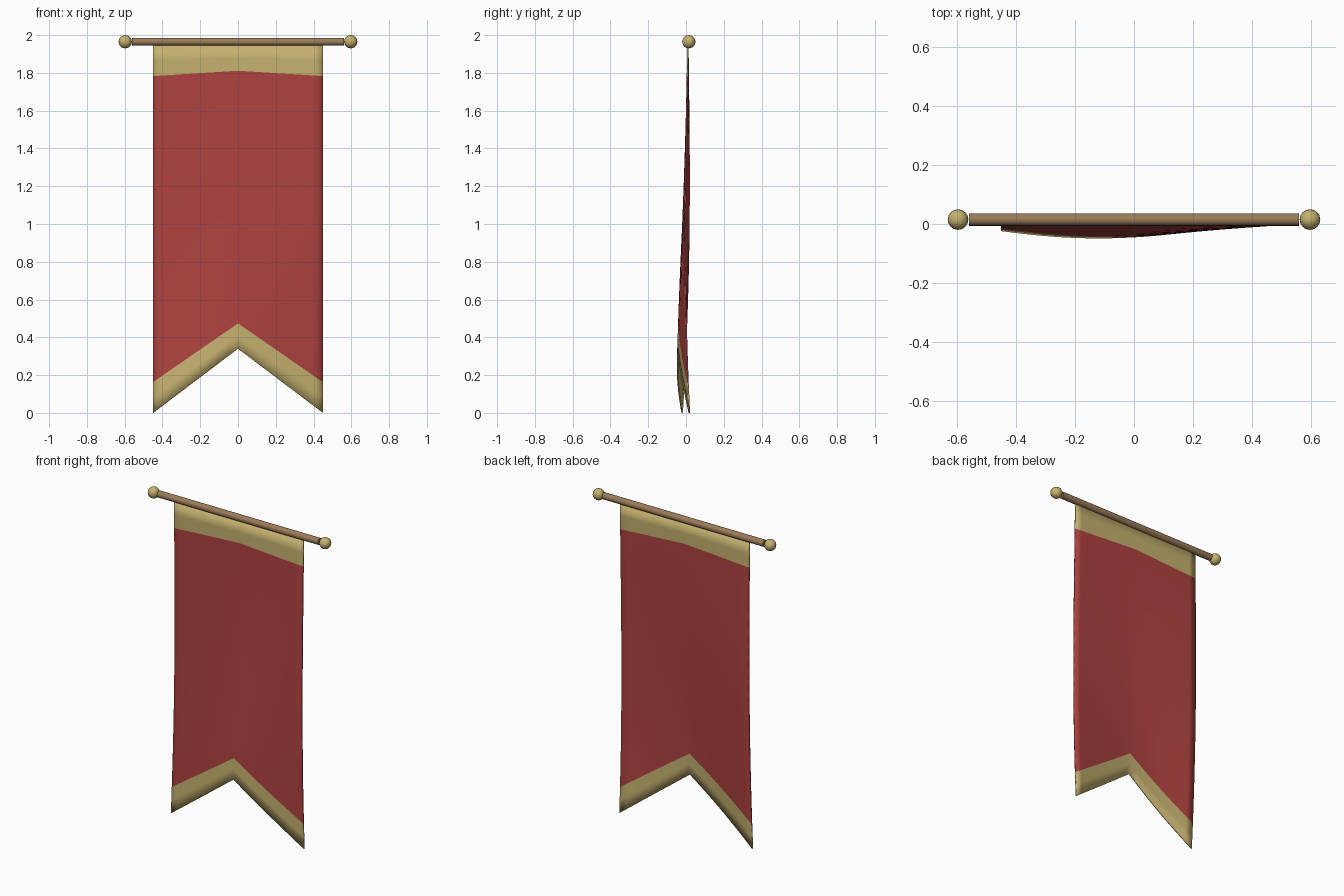
import bpy, bmesh, math

if "Cube" in bpy.data.objects:
    bpy.data.objects.remove(bpy.data.objects["Cube"])

ROD_Y, ROD_Z = 0.015, 1.965
COLS, ROWS = 20, 24


def material(name, rgb):
    m = bpy.data.materials.new(name)
    m.diffuse_color = (*rgb, 1)
    m.use_nodes = True
    m.node_tree.nodes["Principled BSDF"].inputs["Base Color"].default_value = m.diffuse_color
    return m


red = material("red_cloth", (0.42, 0.055, 0.05))
gold = material("gold", (0.56, 0.44, 0.16))
wood = material("wood", (0.33, 0.20, 0.10))


def smooth(obj, angle=40):
    bpy.ops.object.select_all(action='DESELECT')
    obj.select_set(True)
    bpy.context.view_layer.objects.active = obj
    bpy.ops.object.shade_smooth_by_angle(angle=math.radians(angle))


# Cloth: swallow-tailed sheet with a ripple that grows towards the hem
def cloth_point(u, v):
    x = 0.9 * (u - 0.5)
    top = 1.945
    hem = 0.34 * (1 - abs(x) / 0.45)
    z = top + (hem - top) * v
    phase = 3.0 * (x + 0.12) - 1.6 * (1 - v)
    y = 0.01 - 0.055 * v ** 1.3 * math.cos(phase)
    return x, y, z


bm = bmesh.new()
grid = [[bm.verts.new(cloth_point(c / COLS, r / ROWS)) for c in range(COLS + 1)]
        for r in range(ROWS + 1)]
for r in range(ROWS):
    for c in range(COLS):
        f = bm.faces.new((grid[r][c], grid[r + 1][c],
                          grid[r + 1][c + 1], grid[r][c + 1]))
        # gold trim along the top and the hem
        f.material_index = 1 if r < 2 or r >= ROWS - 2 else 0
mesh = bpy.data.meshes.new("banner_cloth")
bm.to_mesh(mesh)
bm.free()
mesh.materials.append(red)
mesh.materials.append(gold)
cloth = bpy.data.objects.new("banner_cloth", mesh)
bpy.context.collection.objects.link(cloth)
smooth(cloth)
solid = cloth.modifiers.new("thickness", 'SOLIDIFY')
solid.thickness = 0.008
solid.offset = 0

# Hanging rod
bpy.ops.mesh.primitive_cylinder_add(vertices=16, radius=0.021, depth=1.12,
                                    location=(0, ROD_Y, ROD_Z),
                                    rotation=(0, math.pi / 2, 0))
rod = bpy.context.object
rod.name = "hanging_rod"
rod.data.materials.append(wood)
smooth(rod)

# Ball finials at both ends
for side, name in ((-1, "left_finial"), (1, "right_finial")):
    bpy.ops.mesh.primitive_uv_sphere_add(segments=16, ring_count=10, radius=0.035,
                                         location=(side * 0.597, ROD_Y, ROD_Z))
    ball = bpy.context.object
    ball.name = name
    ball.data.materials.append(gold)
    smooth(ball)
